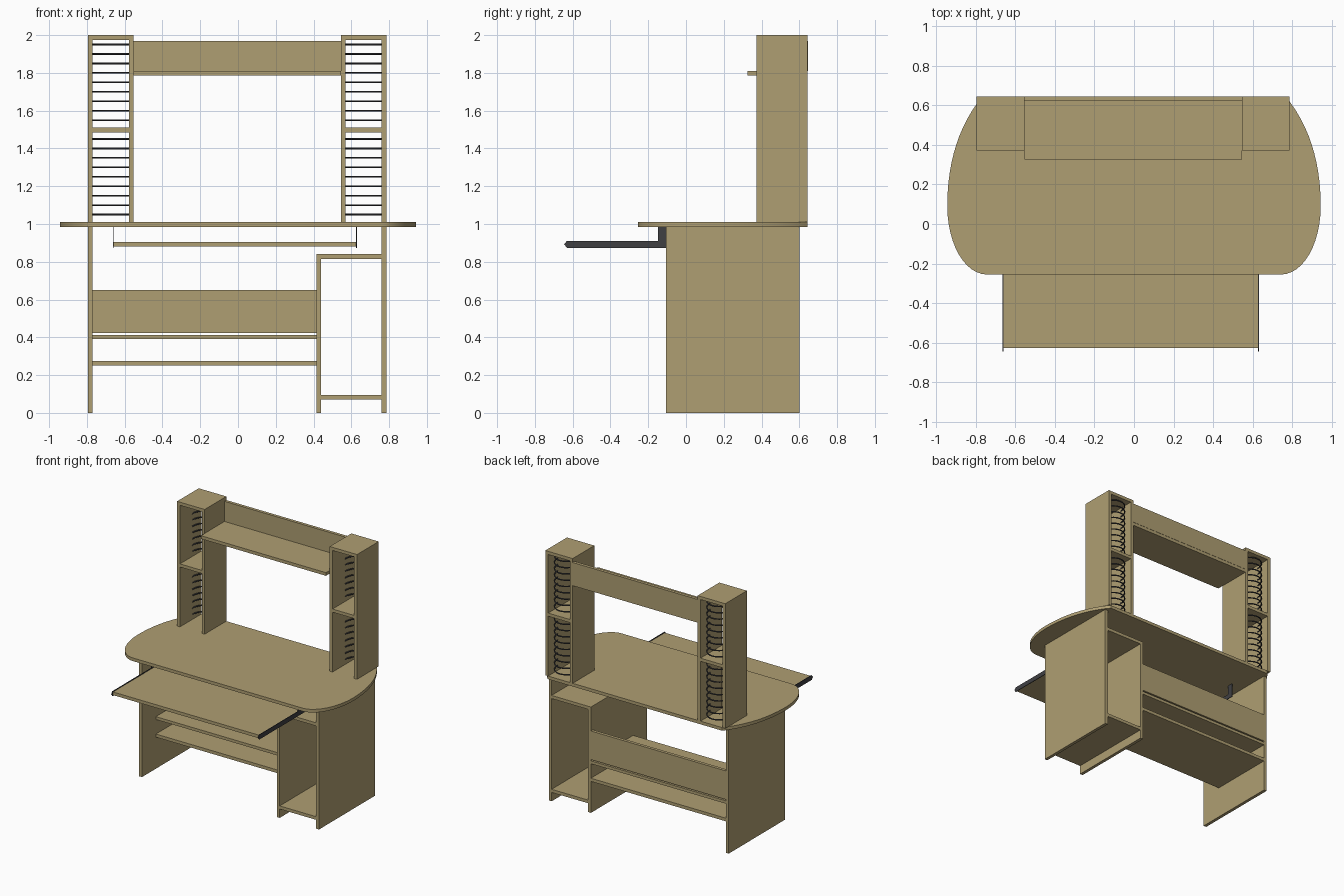
import bpy, bmesh, math

if "Cube" in bpy.data.objects:
    bpy.data.objects.remove(bpy.data.objects["Cube"])


def material(name, rgb):
    m = bpy.data.materials.new(name)
    m.diffuse_color = (*rgb, 1)
    m.use_nodes = True
    m.node_tree.nodes["Principled BSDF"].inputs["Base Color"].default_value = m.diffuse_color
    return m


WOOD = material("wood", (0.43, 0.345, 0.17))
DARK = material("dark_metal", (0.05, 0.05, 0.055))


def finish(name, bm, mat):
    bmesh.ops.recalc_face_normals(bm, faces=bm.faces)
    me = bpy.data.meshes.new(name)
    bm.to_mesh(me)
    bm.free()
    me.materials.append(mat)
    ob = bpy.data.objects.new(name, me)
    bpy.context.collection.objects.link(ob)
    return ob


def box(name, x0, x1, y0, y1, z0, z1, mat=WOOD):
    bm = bmesh.new()
    bmesh.ops.create_cube(bm, size=1)
    for v in bm.verts:
        v.co = ((x0 + x1) / 2 + v.co.x * (x1 - x0),
                (y0 + y1) / 2 + v.co.y * (y1 - y0),
                (z0 + z1) / 2 + v.co.z * (z1 - z0))
    return finish(name, bm, mat)


def prism(name, pts, offset, mat):
    bm = bmesh.new()
    face = bm.faces.new([bm.verts.new(p) for p in pts])
    ext = bmesh.ops.extrude_face_region(bm, geom=[face])
    moved = [g for g in ext["geom"] if isinstance(g, bmesh.types.BMVert)]
    bmesh.ops.translate(bm, verts=moved, vec=offset)
    return finish(name, bm, mat)


def select_smooth(ob, angle=35):
    bpy.ops.object.select_all(action="DESELECT")
    ob.select_set(True)
    bpy.context.view_layer.objects.active = ob
    bpy.ops.object.shade_smooth_by_angle(angle=math.radians(angle))


# Base: side panels, divider and shelves
box("left_side_panel", -0.795, -0.77, -0.105, 0.6, 0, 0.985)
box("right_side_panel", 0.76, 0.785, -0.105, 0.6, 0, 0.985)
box("divider_panel", 0.415, 0.44, -0.105, 0.6, 0, 0.84)
box("cabinet_top", 0.44, 0.76, -0.105, 0.6, 0.815, 0.84)
box("cabinet_floor", 0.44, 0.76, -0.105, 0.6, 0.07, 0.095)
box("upper_foot_shelf", -0.77, 0.415, 0.07, 0.6, 0.39, 0.413)
box("lower_foot_shelf", -0.77, 0.415, 0.07, 0.6, 0.25, 0.275)
box("back_panel", -0.77, 0.415, 0.575, 0.6, 0.423, 0.65)

# Desktop: straight back and front, bowed ends made of two elliptical arcs
right = []
for i in range(13):
    a = math.radians(90 * i / 12)
    right.append((0.743 + 0.2 * math.sin(a), 0.09 - 0.345 * math.cos(a)))
for i in range(1, 13):
    t = i / 12
    y = 0.09 + 0.53 * t
    right.append((0.943 - 0.158 * (0.75 * t ** 2 + 0.25 * t ** 4), y))
right.append((0.765, 0.643))
outline = right + [(-x, y) for x, y in reversed(right)]
top = prism("desktop", [(x, y, 0.985) for x, y in outline], (0, 0, 0.025), WOOD)
select_smooth(top)

# Sliding keyboard tray with pointed rails and hanging brackets
box("keyboard_tray", -0.658, 0.625, -0.627, -0.105, 0.88, 0.905)
rail = [(-0.645, 0.8925), (-0.63, 0.874), (-0.105, 0.874), (-0.105, 0.911), (-0.63, 0.911)]
for side, x in (("left", -0.663), ("right", 0.625)):
    prism(side + "_tray_rail", [(x, y, z) for y, z in rail], (0.005, 0, 0), DARK)
    box(side + "_fixed_rail", x, x + 0.005, -0.105, 0.36, 0.874, 0.911, DARK)
    for end, y in (("front", -0.147), ("rear", 0.315)):
        box(f"{side}_{end}_bracket", x, x + 0.005, y, y + 0.042, 0.911, 0.985, DARK)

# Hutch towers with wire disc racks
Y0, Y1 = 0.372, 0.643
for side, x0, x1 in (("left", -0.795, -0.553), ("right", 0.545, 0.785)):
    a, b = x0 + 0.025, x1 - 0.025
    box(side + "_tower_left_wall", x0, a, Y0, Y1, 1.01, 1.975)
    box(side + "_tower_right_wall", b, x1, Y0, Y1, 1.01, 1.975)
    box(side + "_tower_top", x0, x1, Y0, Y1, 1.975, 2.0)
    box(side + "_tower_shelf", a, b, Y0, Y1, 1.485, 1.51)
    cu = bpy.data.curves.new(side + "_wire_rack", "CURVE")
    cu.dimensions = "3D"
    cu.bevel_depth = 0.005
    cu.bevel_resolution = 1
    cu.materials.append(DARK)
    for base in (1.05, 1.55):
        for k in range(9):
            sp = cu.splines.new("POLY")
            sp.points.add(16)
            for i, p in enumerate(sp.points):
                t = math.pi * i / 16
                p.co = ((a + b) / 2 - (b - a) / 2 * math.cos(t),
                        0.525 + 0.11 * math.sin(t), base + 0.05 * k, 1)
    ob = bpy.data.objects.new(side + "_wire_rack", cu)
    bpy.context.collection.objects.link(ob)

# Bridge between the towers
box("bridge_shelf", -0.553, 0.545, 0.325, 0.643, 1.785, 1.81)
box("bridge_back_board", -0.553, 0.545, 0.62, 0.645, 1.81, 1.97)
